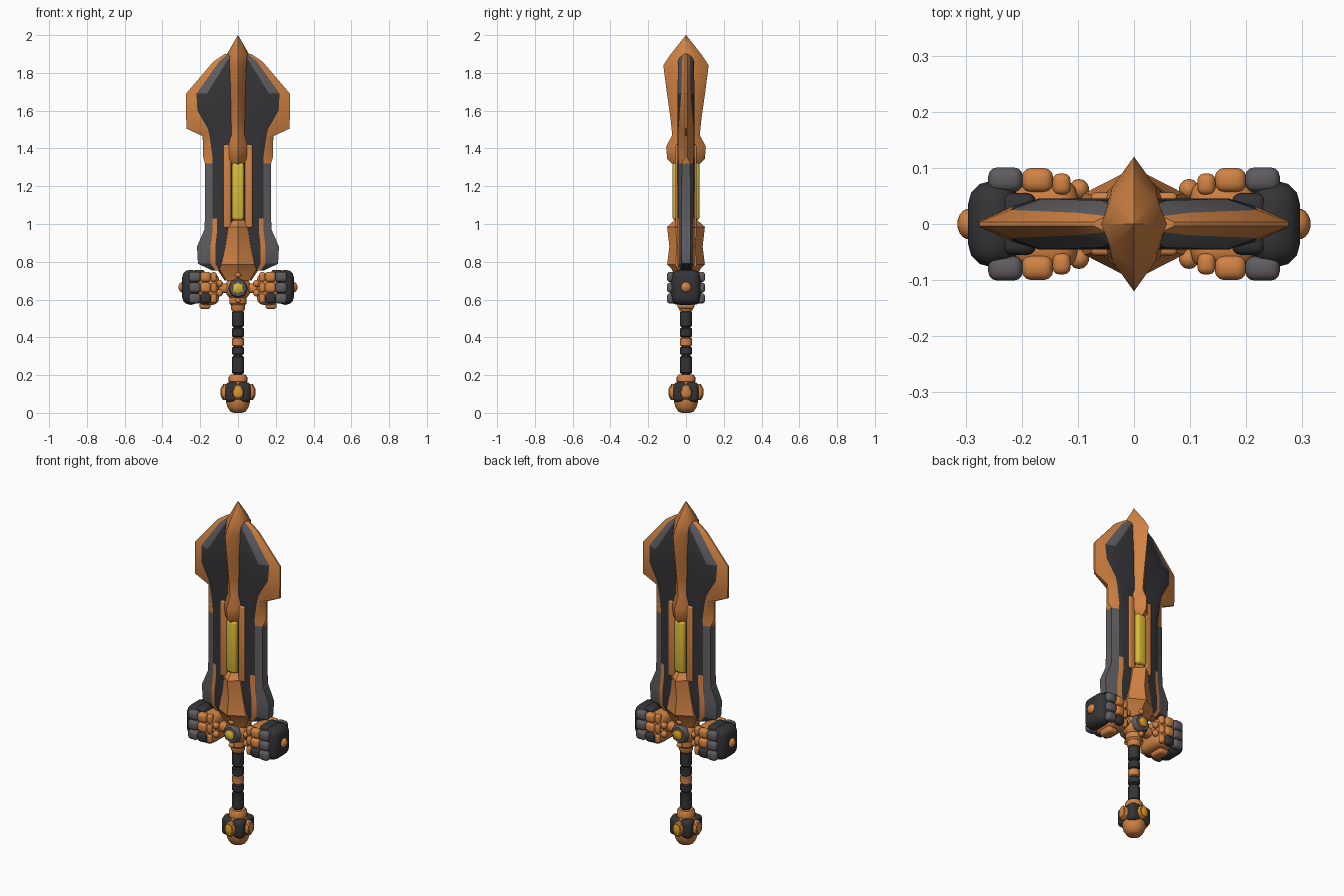
import bpy, bmesh, math
from mathutils import Vector

if "Cube" in bpy.data.objects:
    bpy.data.objects.remove(bpy.data.objects["Cube"])


def colour(name, rgb):
    m = bpy.data.materials.new(name)
    m.diffuse_color = (*rgb, 1)
    m.use_nodes = True
    m.node_tree.nodes["Principled BSDF"].inputs["Base Color"].default_value = m.diffuse_color
    return m


ORANGE = colour("copper orange", (0.64, 0.225, 0.056))
DARK = colour("charcoal", (0.035, 0.034, 0.038))
GREY = colour("steel grey", (0.115, 0.108, 0.115))
YELLOW = colour("yellow glow", (0.70, 0.50, 0.04))
GOLD = colour("amber gem", (0.74, 0.34, 0.015))


def finish(name, bm, mats, angle=40):
    bmesh.ops.recalc_face_normals(bm, faces=bm.faces[:])
    me = bpy.data.meshes.new(name)
    bm.to_mesh(me)
    bm.free()
    for m in mats:
        me.materials.append(m)
    ob = bpy.data.objects.new(name, me)
    bpy.context.collection.objects.link(ob)
    bpy.ops.object.select_all(action='DESELECT')
    ob.select_set(True)
    bpy.context.view_layer.objects.active = ob
    bpy.ops.object.shade_smooth_by_angle(angle=math.radians(angle))
    return ob


def loft(name, rings, mats, rule=None, angle=40):
    """Skin stacked rings; rule(face centre, column) gives the material."""
    bm = bmesh.new()
    vs = [[bm.verts.new(p) for p in r] for r in rings]
    n = len(rings[0])
    for a, b in zip(vs, vs[1:]):
        for i in range(n):
            j = (i + 1) % n
            f = bm.faces.new((a[i], a[j], b[j], b[i]))
            if rule:
                f.material_index = rule(f.calc_center_median(), i)
    bm.faces.new(vs[0])
    bm.faces.new(vs[-1])
    return finish(name, bm, mats, angle)


def box(name, centre, size, mat, bevel=0.3):
    """Rounded box, bevel relative to its smallest side."""
    bm = bmesh.new()
    bmesh.ops.create_cube(bm, size=1)
    bmesh.ops.scale(bm, vec=size, verts=bm.verts[:])
    bmesh.ops.bevel(bm, geom=bm.edges[:], offset=min(size) * bevel, segments=3,
                    profile=0.5, affect='EDGES')
    bmesh.ops.translate(bm, vec=centre, verts=bm.verts[:])
    return finish(name, bm, [mat], 60)


def ball(name, centre, radii, mat):
    bm = bmesh.new()
    bmesh.ops.create_uvsphere(bm, u_segments=20, v_segments=12, radius=1)
    bmesh.ops.scale(bm, vec=radii, verts=bm.verts[:])
    bmesh.ops.translate(bm, vec=centre, verts=bm.verts[:])
    return finish(name, bm, [mat], 60)


def turned(name, profile, mat, centre=(0, 0, 0), axis=(0, 0, 1), stretch=1, sides=20):
    """Lathe (radius, height) pairs around an axis."""
    rot = Vector((0, 0, 1)).rotation_difference(Vector(axis)).to_matrix()
    rings = []
    for r, h in profile:
        ring = []
        for i in range(sides):
            t = 2 * math.pi * i / sides
            p = rot @ Vector((r * math.cos(t), r * math.sin(t), h))
            ring.append(Vector((p.x, p.y, p.z * stretch)) + Vector(centre))
        rings.append(ring)
    return loft(name, rings, [mat])


# Blade: height, plateau edge, stripe edge, outer edge, then half thickness at
# the plateau, stripe and outer edges
blade = [(0.755, 0.10, 0.12, 0.14, 0.035, 0.03, 0.02), (0.79, 0.12, 0.145, 0.212, 0.045, 0.038, 0.022),
         (0.88, 0.12, 0.145, 0.217, 0.045, 0.038, 0.024), (0.97, 0.11, 0.135, 0.178, 0.045, 0.038, 0.024),
         (1.03, 0.11, 0.135, 0.175, 0.045, 0.036, 0.024), (1.32, 0.10, 0.135, 0.175, 0.045, 0.036, 0.022),
         (1.355, 0.10, 0.135, 0.185, 0.045, 0.04, 0.006), (1.465, 0.12, 0.15, 0.187, 0.045, 0.04, 0.006),
         (1.505, 0.125, 0.16, 0.273, 0.045, 0.04, 0.006), (1.60, 0.17, 0.215, 0.275, 0.045, 0.032, 0.006),
         (1.69, 0.165, 0.22, 0.275, 0.045, 0.025, 0.004), (1.86, 0.06, 0.10, 0.13, 0.042, 0.020, 0.004),
         (1.90, 0.03, 0.05, 0.07, 0.028, 0.014, 0.004)]
rings = []
for z, a, b, e, t, tb, ed in blade:
    front = [(-e, -ed), (-b, -tb), (-a, -t), (0, -t), (a, -t), (b, -tb), (e, -ed)]
    rings.append([(x, y, z) for x, y in front + [(-x, -y) for x, y in front]])


def blade_rule(c, i):
    col = i % 7
    if col in (2, 3):
        return 1                                    # dark core
    if col in (1, 4):                               # inlaid stripe
        return 0 if c.z < 1.02 else (2 if c.z > 1.70 else 1)
    if c.z > 1.33:
        return 0                                    # copper cutting edge
    return 2 if c.z > 0.80 else 1                   # grey lower bevel


loft("blade", rings, [ORANGE, DARK, GREY], blade_rule, 30)


# Raised ridge, above and below the glowing bar
def ridge(name, rows, k):
    rings = []
    for z, w, d in rows:
        q = [(0, -d), (k * w, -0.55 * d), (w, 0), (k * w, 0.55 * d)]
        rings.append([(x, y, z) for x, y in q + [(-x, -y) for x, y in q]])
    return loft(name, rings, [ORANGE], None, 35)


ridge("upper_ridge", [(1.29, 0.035, 0.045), (1.345, 0.065, 0.10), (1.41, 0.065, 0.105),
                      (1.47, 0.055, 0.073), (1.56, 0.050, 0.082), (1.70, 0.050, 0.102),
                      (1.84, 0.054, 0.12), (1.90, 0.058, 0.08), (2.0, 0.0008, 0.0008)], 0.72)
ridge("lower_ridge", [(0.70, 0.07, 0.05), (0.76, 0.11, 0.075), (0.785, 0.10, 0.10),
                      (0.88, 0.075, 0.088), (0.985, 0.058, 0.10), (1.03, 0.045, 0.05)], 0.88)
box("glowing_bar", (0, 0, 1.172), (0.064, 0.142, 0.305), YELLOW, 0.25)
for s in (-1, 1):
    box("bar_rail", (s * 0.057, 0, 1.20), (0.04, 0.112, 0.44), ORANGE, 0.2)

# Guard hub with gem on both faces
ball("guard_hub", (0, 0, 0.66), (0.07, 0.06, 0.065), ORANGE)
for s in (-1, 1):
    turned("hub_ring", [(0.05, 0.03), (0.053, 0.06), (0.044, 0.072), (0.034, 0.072)], GREY,
           (0, 0, 0.66), (0, s, 0), sides=8)
    turned("hub_gem", [(0.030, 0.06), (0.028, 0.08), (0.016, 0.088)], YELLOW if s < 0 else GOLD,
           (0, 0, 0.66), (0, s, 0))
    for z in (0.595, 0.73):
        ball("hub_stud", (0.0, s * 0.06, z), (0.016, 0.014, 0.014), ORANGE)

# Clenched guard ends: dark shell, copper body, rows of knuckle plates
for s in (-1, 1):
    box("guard_arm", (s * 0.09, 0, 0.66), (0.09, 0.06, 0.05), ORANGE, 0.35)
    box("guard_shell", (s * 0.25, 0, 0.665), (0.092, 0.154, 0.185), DARK, 0.46)
    box("guard_body", (s * 0.158, 0, 0.655), (0.115, 0.162, 0.165), ORANGE, 0.28)
    ball("guard_bolt", (s * 0.292, 0, 0.665), (0.023, 0.028, 0.028), ORANGE)
    box("guard_foot", (s * 0.175, 0, 0.572), (0.06, 0.09, 0.045), ORANGE, 0.35)
    box("guard_cap", (s * 0.205, 0, 0.735), (0.06, 0.11, 0.045), DARK, 0.35)
    for f in (-1, 1):
        for i in range(3):
            z = 0.606 + 0.057 * i
            box("outer_knuckle", (s * 0.229, f * 0.079, z), (0.062, 0.044, 0.054),
                GREY, 0.38)
            box("middle_knuckle", (s * 0.172, f * 0.078, z), (0.056, 0.044, 0.054),
                DARK if i == 0 else ORANGE, 0.38)
            box("inner_knuckle", (s * 0.129, f * 0.071, z), (0.032, 0.038, 0.05),
                ORANGE, 0.38)
        for z in (0.635, 0.685):
            ball("finger_tip", (s * 0.098, f * 0.062, z), (0.018, 0.018, 0.019), ORANGE)

# Grip wraps around a thin core
turned("grip_core", [(0.024, 0.18), (0.024, 0.58)], DARK)
for lo, hi, mat in [(0.208, 0.30, DARK), (0.308, 0.350, DARK), (0.352, 0.399, ORANGE),
                    (0.401, 0.45, DARK), (0.456, 0.538, DARK)]:
    turned("grip_wrap", [(0.026, lo), (0.031, lo + 0.005), (0.031, hi - 0.005), (0.026, hi)], mat)
turned("grip_collar", [(0.03, 0.538), (0.037, 0.548), (0.037, 0.57), (0.046, 0.58),
                       (0.046, 0.61)], ORANGE)

# Pommel: copper core, dark corner panels, four ringed medallions
turned("pommel_core", [(0.02, 0.0), (0.04, 0.006), (0.056, 0.03), (0.064, 0.06), (0.066, 0.11),
                       (0.06, 0.15), (0.045, 0.165)], ORANGE)
turned("pommel_collar", [(0.04, 0.158), (0.049, 0.165), (0.049, 0.19), (0.04, 0.203)], ORANGE)
for i in range(4):
    a = math.pi / 4 + i * math.pi / 2
    box("pommel_panel", (0.045 * math.cos(a), 0.045 * math.sin(a), 0.11),
        (0.07, 0.07, 0.105), DARK, 0.3)
    d = Vector((round(math.sin(i * math.pi / 2)), round(-math.cos(i * math.pi / 2)), 0))
    turned("medallion_ring", [(0.031, 0.05), (0.031, 0.078), (0.026, 0.084), (0.02, 0.084)],
           ORANGE, (0, 0, 0.11), d, 1.35)
    turned("medallion_gem", [(0.023, 0.07), (0.021, 0.087), (0.011, 0.092)],
           ORANGE if d.x else GOLD, (0, 0, 0.11), d, 1.45)
